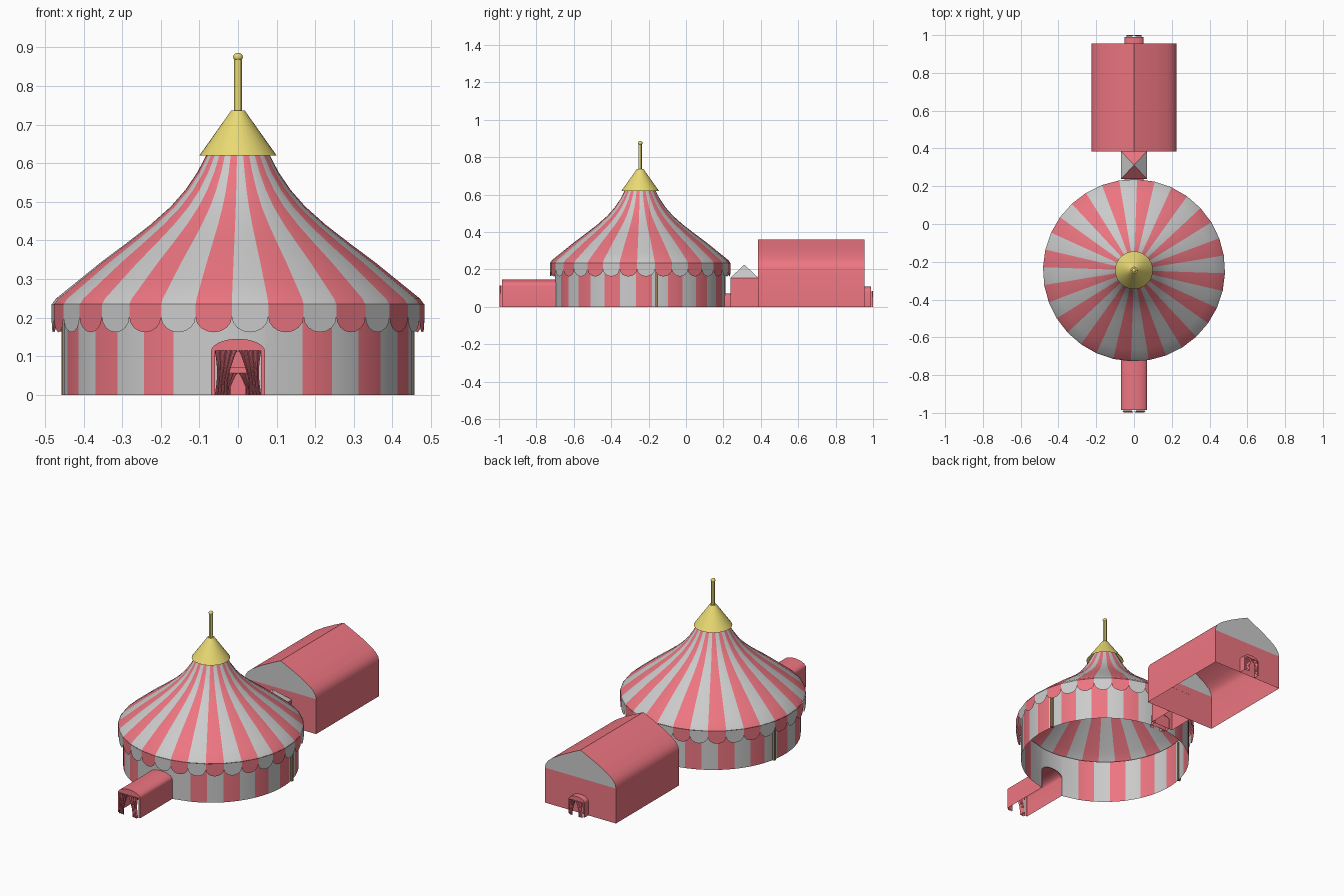
import bpy, bmesh, math
from math import sin, cos, pi, radians

if "Cube" in bpy.data.objects:
    bpy.data.objects.remove(bpy.data.objects["Cube"])


def mat(name, rgb):
    m = bpy.data.materials.new(name)
    m.diffuse_color = (*rgb, 1)
    m.use_nodes = True
    m.node_tree.nodes["Principled BSDF"].inputs["Base Color"].default_value = m.diffuse_color
    return m


RED = mat("red_canvas", (0.85, 0.18, 0.22))
WHITE = mat("white_canvas", (0.88, 0.88, 0.9))
GOLD = mat("gold", (0.82, 0.7, 0.17))
BROWN = mat("brown", (0.35, 0.22, 0.1))
CY = -0.245      # centre of the round tent
WALL_R = 0.455


def make(name, verts, faces, mats, idx=None, smooth=30):
    me = bpy.data.meshes.new(name)
    me.from_pydata(verts, [], faces)
    for m in mats:
        me.materials.append(m)
    if idx:
        me.polygons.foreach_set("material_index", idx)
    bm = bmesh.new()
    bm.from_mesh(me)
    bmesh.ops.remove_doubles(bm, verts=bm.verts, dist=1e-5)
    bmesh.ops.recalc_face_normals(bm, faces=bm.faces)
    bm.to_mesh(me)
    bm.free()
    ob = bpy.data.objects.new(name, me)
    bpy.context.collection.objects.link(ob)
    if smooth:
        bpy.ops.object.select_all(action='DESELECT')
        ob.select_set(True)
        bpy.context.view_layer.objects.active = ob
        bpy.ops.object.shade_smooth_by_angle(angle=radians(smooth))
    return ob


def polar(r, a, z):
    # angle 0 faces the front, growing towards +x
    return (r * sin(a), CY - r * cos(a), z)


def lathe(name, profile, n, material):
    verts = [polar(r, 2 * pi * k / n, z) for r, z in profile for k in range(n)]
    faces = [(j * n + k, j * n + (k + 1) % n, (j + 1) * n + (k + 1) % n, (j + 1) * n + k)
             for j in range(len(profile) - 1) for k in range(n)]
    return make(name, verts, faces, [material])


# Striped roof with scalloped edge, 32 gores
def roof():
    prof = [(0.482, 0.235), (0.472, 0.249), (0.42, 0.291), (0.357, 0.342), (0.29, 0.392),
            (0.228, 0.44), (0.175, 0.487), (0.137, 0.53), (0.105, 0.577), (0.08, 0.625), (0.06, 0.66)]
    n, sub = 32, 8
    step = 2 * pi / n
    start = radians(-1.9)
    verts, faces, idx = [], [], []
    for g in range(n):
        a0, a1 = start + g * step, start + (g + 1) * step
        for j in range(len(prof) - 1):
            b = len(verts)
            (r, z), (r2, z2) = prof[j], prof[j + 1]
            verts += [polar(r, a0, z), polar(r, a1, z), polar(r2, a1, z2), polar(r2, a0, z2)]
            faces.append((b, b + 1, b + 2, b + 3))
            idx.append(g % 2 == 0)
        p, q = polar(0.483, a0, 0.235), polar(0.483, a1, 0.235)
        b = len(verts)
        for i in range(sub + 1):
            t = (1 - cos(pi * i / sub)) / 2
            x, y = p[0] + (q[0] - p[0]) * t, p[1] + (q[1] - p[1]) * t
            zl = 0.202 - 0.04 * sin(pi * i / sub)
            verts += [(x, y, 0.235), (x, y, zl)]
        for i in range(sub):
            c = b + 2 * i
            faces.append((c, c + 1, c + 3, c + 2))
            idx.append(g % 2 == 0)
    make("striped_roof", verts, faces, [RED, WHITE], [int(i) for i in idx])


# Striped round wall with an arched doorway
def arch_z(x, w, side, top):
    return side + (top - side) * math.sqrt(max(0, 1 - (x / w) ** 2)) if abs(x) < w else 0


def wall():
    verts, faces, idx = [], [], []

    def column(a0, a1, c):
        b = len(verts)
        door = abs(a0 + a1) / 2 < math.asin(0.07 / WALL_R)
        for a in (a0, a1):
            x = WALL_R * sin(a)
            z = arch_z(min(abs(x), 0.0699), 0.07, 0.11, 0.145) if door else 0
            verts.extend([polar(WALL_R, a, z), polar(WALL_R, a, 0.25)])
        faces.append((b, b + 2, b + 3, b + 1))
        idx.append(c)

    half, d = radians(21.5), math.asin(0.07 / WALL_R)
    cuts = [-half] + [-d + 2 * d * i / 16 for i in range(17)] + [half]
    for a0, a1 in zip(cuts, cuts[1:]):
        column(a0, a1, 1)
    n = 29
    st = (2 * pi - 2 * half) / n
    for g in range(n):
        for s in range(2):
            column(half + st * (g + s / 2), half + st * (g + (s + 1) / 2), g % 2)
    make("striped_wall", verts, faces, [RED, WHITE], idx)


roof()
wall()

# Gold cap, mast and ball
lathe("gold_cap", [(0.1, 0.62), (0.02, 0.733), (0.017, 0.737), (0.001, 0.737)], 32, GOLD)
lathe("mast", [(0.01, 0.73), (0.01, 0.87)], 12, GOLD)
lathe("mast_ball", [(0.0125 * sin(t * pi / 8) + 1e-4, 0.875 - 0.011 * cos(t * pi / 8))
                    for t in range(9)], 12, GOLD)


def box(name, x0, x1, y0, y1, z0, z1, m):
    v = [(x, y, z) for x in (x0, x1) for y in (y0, y1) for z in (z0, z1)]
    f = [(0, 1, 3, 2), (4, 6, 7, 5), (0, 4, 5, 1), (2, 3, 7, 6), (0, 2, 6, 4), (1, 5, 7, 3)]
    make(name, v, f, [m], smooth=0)


# Side seam posts
for s, nm in ((-1, "left"), (1, "right")):
    cx = s * 0.449
    box(nm + "_seam_post", cx - 0.008, cx + 0.008, -0.163, -0.149, 0, 0.235, BROWN)


# Arched porch: tunnel, front lunette and gathered curtains
def porch(name, w, side, top, y_face, y_back):
    n = 16
    sec = [(-w, 0)] + [(-w * cos(pi * i / n), side + (top - side) * sin(pi * i / n))
                       for i in range(n + 1)] + [(w, 0)]
    m = len(sec)
    verts = [(x, y, z) for y in (y_face, y_back) for x, z in sec]
    make(name + "_tunnel", verts, [(i, i + 1, m + i + 1, m + i) for i in range(m - 1)], [RED])
    # frame around the opening
    wi = w * 0.86
    inner = [(-wi, 0), (-wi, side)] + [(-wi + 2 * wi * i / n, side) for i in range(1, n)] + [(wi, side), (wi, 0)]
    verts = [(x, y_face, z) for x, z in sec] + [(x, y_face, z) for x, z in inner]
    make(name + "_frame", verts, [(i, i + 1, m + i + 1, m + i) for i in range(m - 1)], [RED], smooth=0)
    out = 1 if y_face > y_back else -1
    cols, rows = 24, 8
    for s, nm in ((-1, "left"), (1, "right")):
        v = []
        for r in range(rows + 1):
            t = r / rows
            x_in = wi * (0.04 + 0.42 * min(1, t * 1.5) ** 0.8)
            x_out = wi * (1 - 0.1 * sin(pi * t))
            for c in range(cols + 1):
                u = c / cols
                y = y_face + out * (0.004 + 0.05 * w + 0.08 * w * sin(u * 8 * pi))
                v.append((s * (x_in + (x_out - x_in) * u), y, side * 1.02 * (1 - t)))
        k = cols + 1
        f = [(r * k + c, r * k + c + 1, (r + 1) * k + c + 1, (r + 1) * k + c)
             for r in range(rows) for c in range(cols)]
        make(name + "_" + nm + "_curtain", v, f, [RED])


porch("front_porch", 0.07, 0.112, 0.145, -0.985, -0.69)
porch("back_porch", 0.05, 0.082, 0.108, 0.99, 0.955)
porch("link_porch", 0.05, 0.055, 0.072, 0.195, 0.24)

# Square link canopy with pyramid roof
x, y0, y1, h = 0.07, 0.237, 0.387, 0.155
v = [(sx, y, z) for z in (0, h) for sx, y in ((-x, y0), (x, y0), (x, y1), (-x, y1))] + [(0, 0.312, 0.225)]
f = [(i, (i + 1) % 4, 4 + (i + 1) % 4, 4 + i) for i in range(4)] + \
    [(4 + i, 4 + (i + 1) % 4, 8) for i in range(4)]
make("link_canopy", v, f, [RED, WHITE], [0, 0, 0, 0, 0, 1, 0, 1], smooth=0)

# Long rear tent with rounded eaves and pale gable ends
half = [(0.225, 0.2), (0.221, 0.222), (0.207, 0.243), (0.18, 0.266), (0.12, 0.302), (0.06, 0.332)]
sec = [(-0.225, 0)] + [(-a, b) for a, b in half] + [(0, 0.36)] + half[::-1] + [(0.225, 0)]
m = len(sec)
v = [(a, y, b) for y in (0.385, 0.955) for a, b in sec]
f = [(i, i + 1, m + i + 1, m + i) for i in range(m - 1)]
idx = [0] * len(f)
for o in (0, m):
    f += [(o, o + 1, o + m - 2, o + m - 1), tuple(range(o + 1, o + m - 1))]
    idx += [0, 1]
make("rear_tent", v, f, [RED, WHITE], idx)
